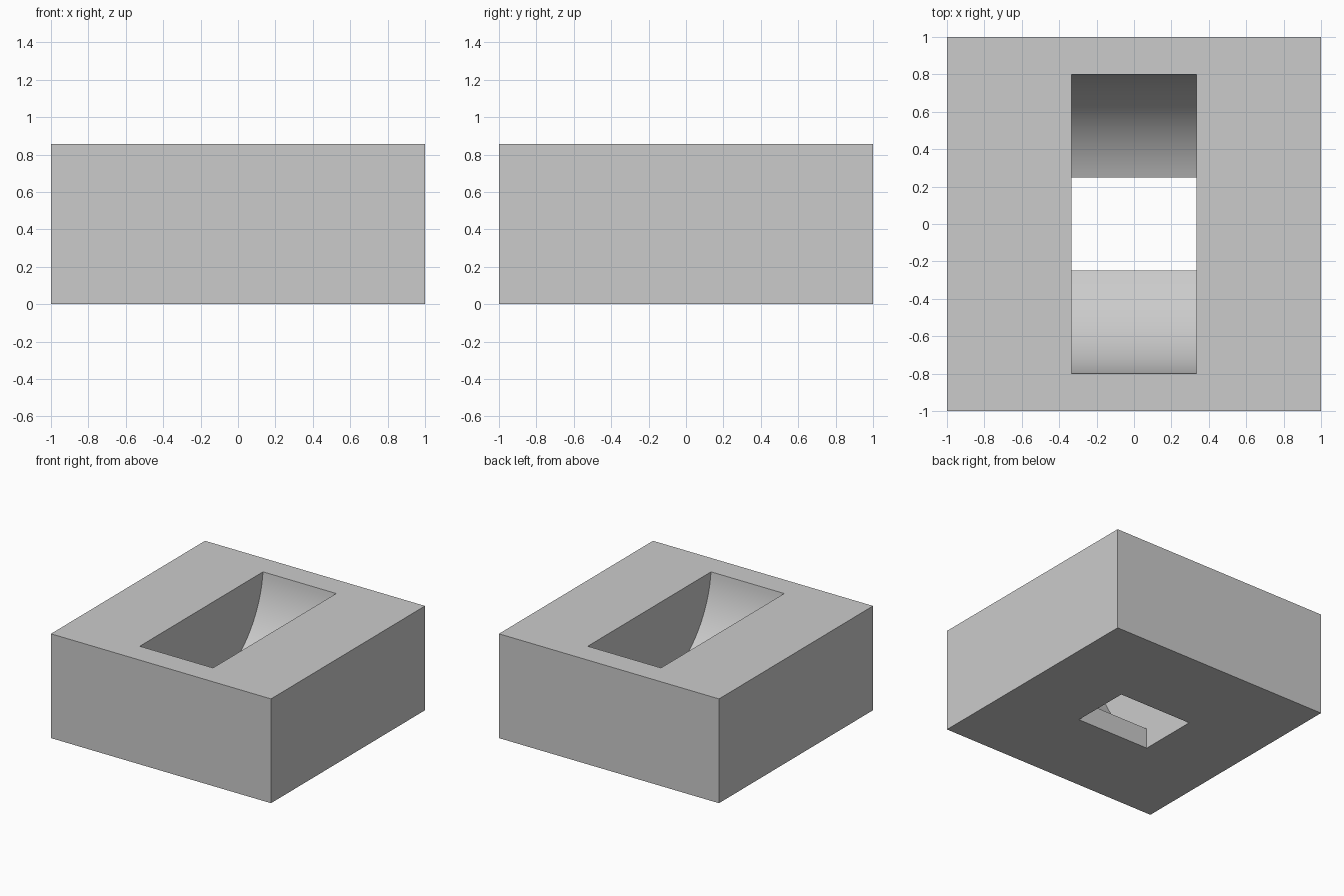
import bpy
import bmesh
import math

cube = bpy.data.objects.get("Cube")
if cube:
    bpy.data.objects.remove(cube, do_unlink=True)

HEIGHT = 0.857      # block height
HALF_SLOT = 0.333   # half the slot width along x
HALF_HOLE = 0.248   # half the lower opening along y
HALF_TOP = 0.80     # half the upper opening along y
RISE = 0.075        # arc centre above the top face
SEGMENTS = 24

grey = bpy.data.materials.new("plain grey")
grey.diffuse_color = (0.6, 0.6, 0.6, 1)
grey.use_nodes = True
grey.node_tree.nodes["Principled BSDF"].inputs["Base Color"].default_value = (0.6, 0.6, 0.6, 1)


def extrude_profile(name, points, half_width):
    """Solid made by sweeping a (y, z) outline along x."""
    bm = bmesh.new()
    face = bm.faces.new([bm.verts.new((-half_width, y, z)) for y, z in points])
    swept = bmesh.ops.extrude_face_region(bm, geom=[face])["geom"]
    verts = [v for v in swept if isinstance(v, bmesh.types.BMVert)]
    bmesh.ops.translate(bm, verts=verts, vec=(2 * half_width, 0, 0))
    bmesh.ops.recalc_face_normals(bm, faces=bm.faces)
    mesh = bpy.data.meshes.new(name)
    bm.to_mesh(mesh)
    bm.free()
    mesh.materials.append(grey)
    obj = bpy.data.objects.new(name, mesh)
    bpy.context.collection.objects.link(obj)
    return obj


# Square block
block = extrude_profile("block", [(-1, 0), (1, 0), (1, HEIGHT), (-1, HEIGHT)], 1)

# Slot outline: straight throat below, circular arc flaring to the top opening
radius = math.hypot(HALF_TOP, RISE)
start = math.asin(HALF_HOLE / radius)
end = math.asin(HALF_TOP / radius)
half = [(HALF_HOLE, -0.1)]
for i in range(SEGMENTS + 1):
    a = start + (end - start) * i / SEGMENTS
    half.append((radius * math.sin(a), HEIGHT + RISE - radius * math.cos(a)))
half.append((HALF_TOP, HEIGHT + 0.1))
outline = half + [(-y, z) for y, z in reversed(half)]
cutter = extrude_profile("slot_cutter", outline, HALF_SLOT)
cutter.hide_render = True

# Cut the slot through the block
cut = block.modifiers.new("slot", "BOOLEAN")
cut.operation = "DIFFERENCE"
cut.solver = "EXACT"
cut.object = cutter
bpy.context.view_layer.objects.active = block
for obj in bpy.context.selected_objects:
    obj.select_set(False)
block.select_set(True)
bpy.ops.object.modifier_apply(modifier=cut.name)
bpy.data.objects.remove(cutter, do_unlink=True)

# Smooth flare, crisp edges
bpy.ops.object.shade_smooth_by_angle(angle=math.radians(20))
